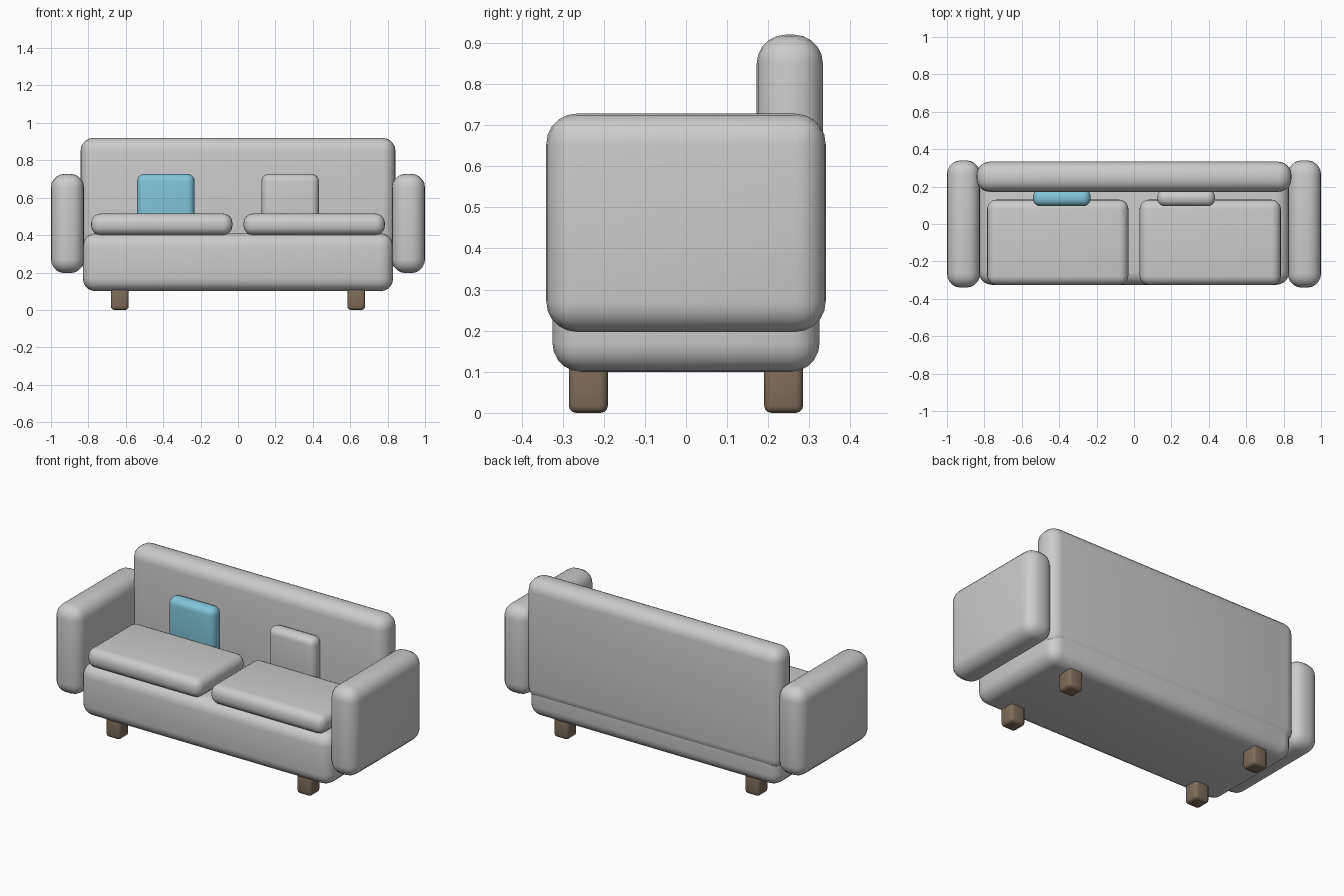
import bpy

if "Cube" in bpy.data.objects:
    bpy.data.objects.remove(bpy.data.objects["Cube"])


def material(name, color):
    m = bpy.data.materials.new(name)
    m.diffuse_color = color
    m.use_nodes = True
    m.node_tree.nodes["Principled BSDF"].inputs["Base Color"].default_value = m.diffuse_color
    return m


BLUE = material("blue_fabric", (0.22, 0.56, 0.70, 1))
WOOD = material("brown_wood", (0.21, 0.15, 0.10, 1))


def rounded_box(name, x, y, z, radius, mat=None, segments=5):
    """Box spanning the (min, max) ranges, with all edges rounded."""
    spans = (x, y, z)
    bpy.ops.mesh.primitive_cube_add(size=1, location=[(a + b) / 2 for a, b in spans])
    ob = bpy.context.object
    ob.name = name
    ob.scale = [b - a for a, b in spans]
    bpy.ops.object.transform_apply(location=False, rotation=False, scale=True)
    bev = ob.modifiers.new("Rounding", 'BEVEL')
    bev.width = radius
    bev.segments = segments
    bev.limit_method = 'NONE'
    bpy.ops.object.modifier_apply(modifier=bev.name)
    bpy.ops.object.shade_smooth_by_angle()
    if mat:
        ob.data.materials.append(mat)
    return ob


# Main body
rounded_box("base", (-0.83, 0.83), (-0.325, 0.325), (0.10, 0.41), 0.07)
rounded_box("backrest", (-0.842, 0.842), (0.172, 0.333), (0.20, 0.92), 0.07)

# Arms, seat cushions and legs on both sides
for side, s in (("left", -1), ("right", 1)):
    def span(a, b):
        return tuple(sorted((s * a, s * b)))

    rounded_box(side + "_arm", span(0.823, 1.0), (-0.34, 0.34), (0.197, 0.728), 0.074)
    rounded_box(side + "_seat_cushion", span(0.03, 0.785), (-0.327, 0.13), (0.40, 0.515), 0.05)
    for end, y in (("front", (-0.285, -0.19)), ("back", (0.19, 0.285))):
        rounded_box(f"{side}_{end}_leg", span(0.585, 0.68), y, (0.0, 0.13), 0.018, WOOD, 3)

# Throw pillows leaning on the backrest
rounded_box("blue_pillow", (-0.54, -0.232), (0.095, 0.185), (0.42, 0.727), 0.04, BLUE)
rounded_box("grey_pillow", (0.125, 0.433), (0.095, 0.185), (0.42, 0.727), 0.04)
